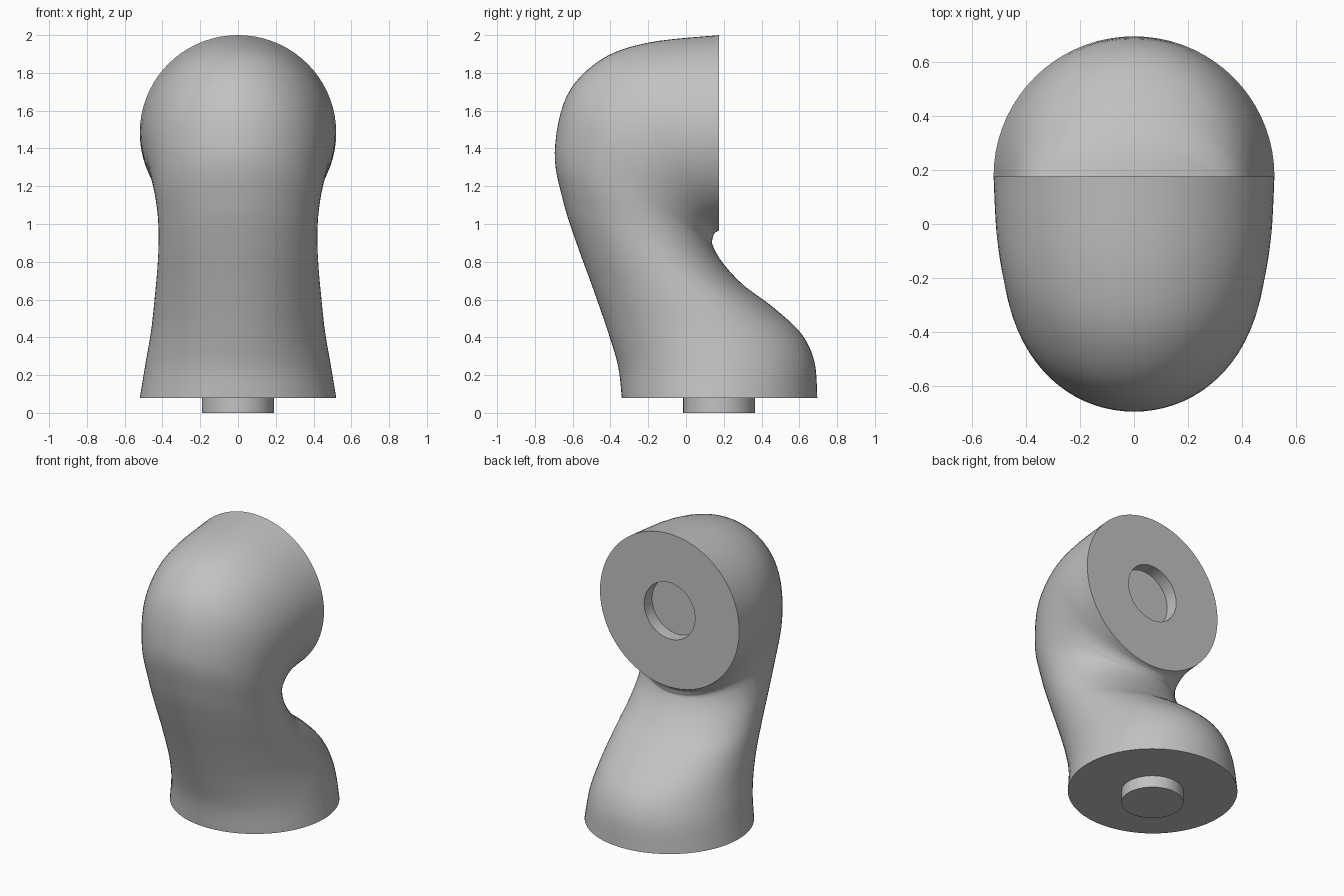
import bpy, bmesh, math
from mathutils import Vector

cube = bpy.data.objects.get("Cube")
if cube:
    bpy.data.objects.remove(cube, do_unlink=True)

SIDES = 72
STEPS = 6
PEG_R = 0.19
FACE_Y = 0.175

grey = bpy.data.materials.new("plain grey")
grey.use_nodes = True
colour = (0.54, 0.54, 0.54, 1)
grey.diffuse_color = colour
grey.node_tree.nodes["Principled BSDF"].inputs["Base Color"].default_value = colour

# Cross-sections: front point (y, z), back point (y, z), half width
SECTIONS = [
    (-0.34, 0.08, 0.695, 0.08, 0.52),
    (-0.36, 0.25, 0.68, 0.27, 0.49),
    (-0.42, 0.45, 0.61, 0.42, 0.46),
    (-0.5, 0.68, 0.46, 0.56, 0.44),
    (-0.58, 0.9, 0.3, 0.68, 0.425),
    (-0.65, 1.12, 0.19, 0.8, 0.42),
    (-0.695, 1.38, 0.14, 0.89, 0.435),
    (-0.63, 1.68, 0.14, 0.92, 0.465),
    (-0.45, 1.87, 0.145, 0.94, 0.49),
    (-0.2, 1.96, 0.155, 0.955, 0.51),
    (FACE_Y, 2.0, FACE_Y, 0.965, 0.52),
]


def spline(points):
    """Smooth in-between sections passing through every given one."""
    out = []
    last = len(points) - 1
    for i in range(last):
        p0, p1 = points[max(i - 1, 0)], points[i]
        p2, p3 = points[i + 1], points[min(i + 2, last)]
        for s in range(STEPS):
            t = s / STEPS
            out.append([
                b + 0.5 * t * (c - a + t * (2 * a - 5 * b + 4 * c - d
                                            + t * (3 * (b - c) + d - a)))
                for a, b, c, d in zip(p0, p1, p2, p3)])
    out.append(points[-1])
    return out


def add_ring(bm, section):
    y0, z0, y1, z1, width = section
    front, back = Vector((0, y0, z0)), Vector((0, y1, z1))
    centre, arm = (front + back) / 2, (front - back) / 2
    side = Vector((width, 0, 0))
    ring = []
    for k in range(SIDES):
        a = 2 * math.pi * k / SIDES
        ring.append(bm.verts.new(centre + arm * math.cos(a) + side * math.sin(a)))
    return ring


def loft(name, sections):
    """Skin the sections in order and cap both ends."""
    bm = bmesh.new()
    rings = [add_ring(bm, s) for s in sections]
    for r, q in zip(rings, rings[1:]):
        for k in range(SIDES):
            n = (k + 1) % SIDES
            bm.faces.new((r[k], r[n], q[n], q[k]))
    bm.faces.new(rings[0])
    bm.faces.new(rings[-1])
    bmesh.ops.recalc_face_normals(bm, faces=bm.faces)
    mesh = bpy.data.meshes.new(name)
    bm.to_mesh(mesh)
    bm.free()
    mesh.materials.append(grey)
    obj = bpy.data.objects.new(name, mesh)
    bpy.context.collection.objects.link(obj)
    bpy.ops.object.select_all(action='DESELECT')
    obj.select_set(True)
    bpy.context.view_layer.objects.active = obj
    bpy.ops.object.shade_smooth_by_angle(angle=math.radians(40))
    return obj


# Bent body, ending in a flat upright face with a round socket
socket_z = 1.48
socket = [(y, socket_z + PEG_R, y, socket_z - PEG_R, PEG_R)
          for y in (FACE_Y, FACE_Y - 0.085)]
loft("bent_body", spline(SECTIONS) + socket)

# Round locating peg under the base
loft("base_peg", [(FACE_Y - PEG_R, z, FACE_Y + PEG_R, z, PEG_R)
                  for z in (0.0, 0.09)])
